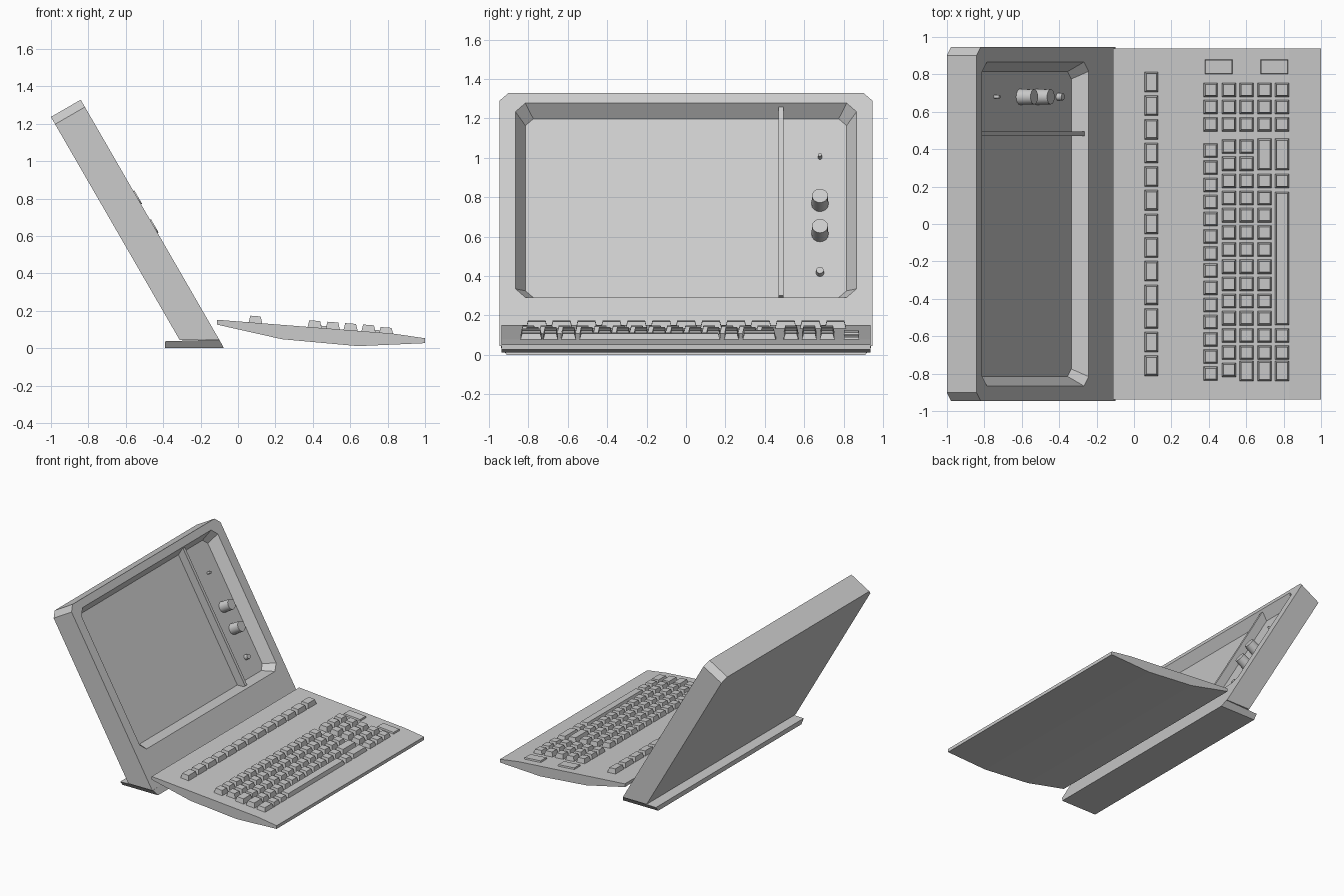
import bpy, bmesh, math
from mathutils import Vector, Matrix

if "Cube" in bpy.data.objects:
    bpy.data.objects.remove(bpy.data.objects["Cube"])

# Screen frame: v runs up the tilted front face, w points out of it
ORIGIN = Vector((-0.10, 0, 0.045))
UP = Vector((-0.5, 0, 0.866))
OUT = Vector((0.866, 0, 0.5))


def scr(y, v, w):
    return ORIGIN + UP * v + OUT * w + Vector((0, y, 0))


def finish(bm, name):
    bmesh.ops.recalc_face_normals(bm, faces=bm.faces)
    me = bpy.data.meshes.new(name)
    bm.to_mesh(me)
    bm.free()
    ob = bpy.data.objects.new(name, me)
    bpy.context.collection.objects.link(ob)
    return ob


def loft(bm, loops):
    """Skin consecutive closed loops and cap both ends."""
    rings = [[bm.verts.new(p) for p in lp] for lp in loops]
    n = len(rings[0])
    for a, b in zip(rings, rings[1:]):
        for i in range(n):
            j = (i + 1) % n
            bm.faces.new((a[i], a[j], b[j], b[i]))
    bm.faces.new(rings[0])
    bm.faces.new(rings[-1])


def octagon(hy, v0, v1, c, w, square_bottom=False):
    """Rectangle with cut corners on the screen plane."""
    k = 0 if square_bottom else c
    pts = [(-hy + c, v0), (hy - c, v0), (hy, v0 + k), (hy, v1 - c),
           (hy - c, v1), (-hy + c, v1), (-hy, v1 - c), (-hy, v0 + k)]
    return [scr(y, v, w) for y, v in pts]


# Monitor housing with sloped-wall recess
bm = bmesh.new()
loft(bm, [octagon(0.947, 0.106, 1.482, 0.045, -0.184, True),
          octagon(0.947, 0.0, 1.482, 0.045, 0, True),
          octagon(0.866, 0.285, 1.423, 0.05, 0),
          octagon(0.815, 0.33, 1.378, 0.04, -0.081)])
finish(bm, "monitor_housing")

# Divider bar beside the control panel
bm = bmesh.new()
loft(bm, [[scr(y, v, w) for y, v in ((0.47, 0.304), (0.495, 0.304), (0.495, 1.41), (0.47, 1.41))]
          for w in (-0.083, -0.015)])
finish(bm, "screen_divider")

# Control knobs: name, position up the panel, radius, top height
for name, v, r, top in (("indicator_pin", 1.15, 0.010, -0.05),
                        ("upper_knob", 0.877, 0.043, 0.006),
                        ("lower_knob", 0.70, 0.043, 0.006),
                        ("small_knob", 0.473, 0.020, -0.05)):
    bm = bmesh.new()
    angles = [2 * math.pi * i / 16 for i in range(16)]
    loft(bm, [[scr(0.68 + r * k * math.cos(a), v + r * k * math.sin(a), w) for a in angles]
              for w, k in ((-0.083, 1.0), (top, 0.94))])
    ob = finish(bm, name)
    bpy.context.view_layer.objects.active = ob
    ob.select_set(True)
    bpy.ops.object.shade_smooth_by_angle(angle=math.radians(35))
    ob.select_set(False)

# Foot plate, narrower at the bottom
bm = bmesh.new()
loft(bm, [[(x0, -hy, z0), (x1, -hy, z1), (x1, hy, z1), (x0, hy, z0)]
          for x0, x1, hy, z0, z1 in ((-0.39, -0.075, 0.91, 0, 0),
                                     (-0.39, -0.10, 0.94, 0.037, 0.046))])
finish(bm, "foot_plate")

# Keyboard body
profile = [(-0.112, 0.152), (-0.112, 0.126), (0.235, 0.048), (0.642, 0.011),
           (1.0, 0.027), (1.0, 0.053), (0.83, 0.078)]
bm = bmesh.new()
loft(bm, [[(x, y, z) for x, z in profile] for y in (-0.937, 0.937)])
finish(bm, "keyboard_body")

SLOPE = 0.0786


def deck(x):
    return 0.152 - SLOPE * (x + 0.112)


def key(bm, x, y, dx, dy, h=0.036, inset=0.010):
    """Tapered key cap following the deck slope."""
    loops = []
    for k, dz in ((0, -0.006), (inset, h)):
        hx, hy = dx / 2 - k, dy / 2 - k
        loops.append([(x + sx * hx, y + sy * hy, deck(x + sx * hx) + dz)
                      for sx, sy in ((-1, -1), (1, -1), (1, 1), (-1, 1))])
    loft(bm, loops)


ROWS = (0.41, 0.507, 0.602, 0.698, 0.792)
S = 0.078
PITCH = 0.0918

# Function key strip
bm = bmesh.new()
for i in range(13):
    key(bm, 0.0935, 0.759 - 0.1264 * i, 0.075, 0.11)
finish(bm, "function_keys")

# Side keypad
bm = bmesh.new()
for x in ROWS:
    for y in (0.717, 0.626, 0.533):
        key(bm, x, y, S, S, 0.03 if x == ROWS[4] else 0.036)
finish(bm, "keypad_keys")

# Main key block
bm = bmesh.new()
for i in range(14):
    key(bm, ROWS[0], 0.393 - PITCH * i, S, S)
    key(bm, ROWS[1], 0.414 - PITCH * i, S, S)
    if i < 13:
        key(bm, ROWS[2], 0.414 - PITCH * i, S, S)
    if 2 <= i < 13:
        key(bm, ROWS[3], 0.414 - PITCH * i, S, S)
    if i in (2, 11, 12):
        key(bm, ROWS[4], 0.414 - PITCH * i, S, S, 0.03)
for x in ROWS[2:]:
    key(bm, x, -0.786, S, 0.112, 0.03 if x == ROWS[4] else 0.036)
for x in ROWS[3:]:
    key(bm, x, 0.372, S, 0.171, 0.03 if x == ROWS[4] else 0.036)
finish(bm, "main_keys")

# Space bar
bm = bmesh.new()
key(bm, ROWS[4], -0.184, S, 0.716, 0.03)
finish(bm, "space_bar")

# Two low buttons at the far side
bm = bmesh.new()
for x in (0.452, 0.751):
    key(bm, x, 0.84, 0.15, 0.08, 0.012, 0.004)
finish(bm, "low_buttons")
